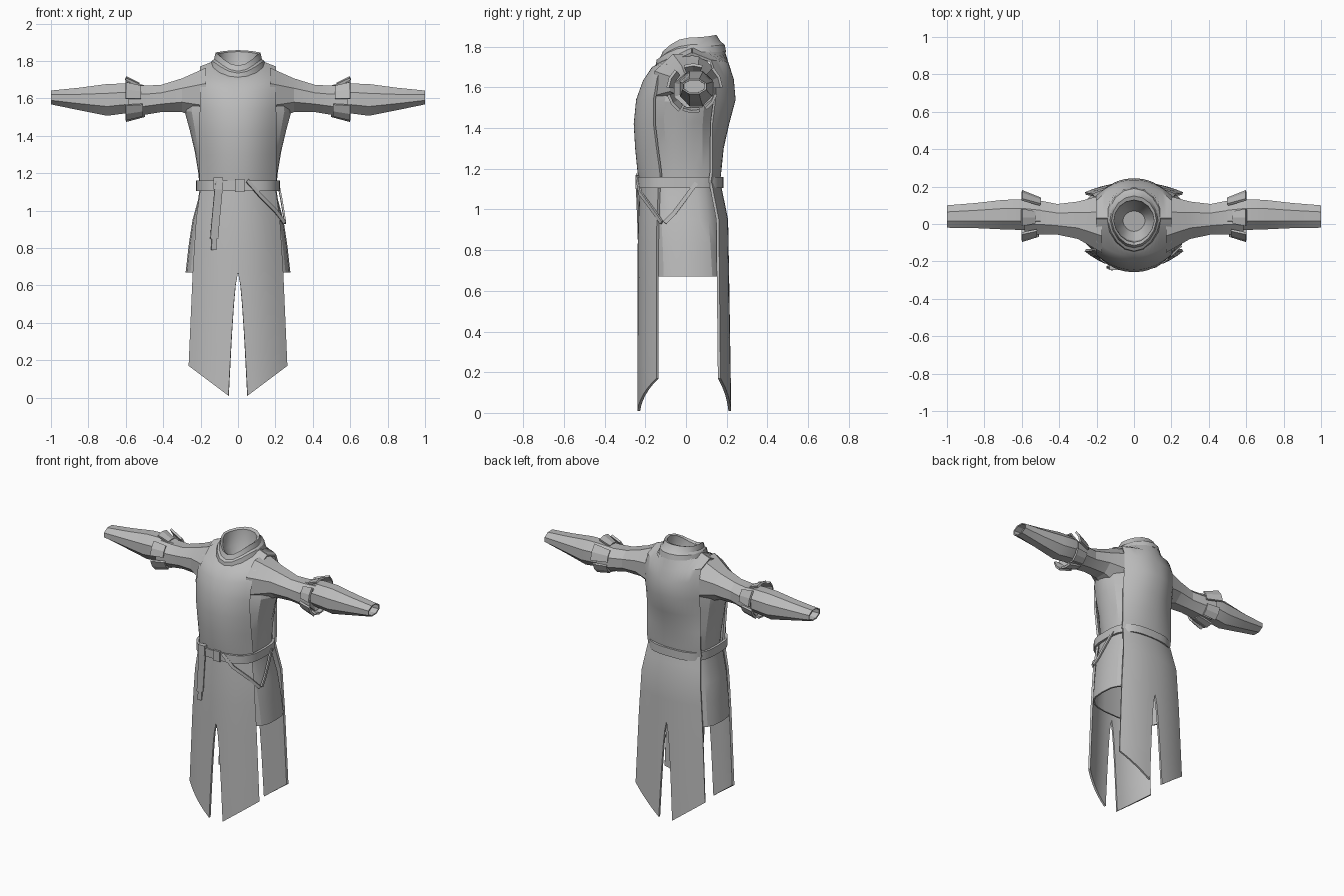
import bpy, bmesh
from math import sin, cos, pi, radians, copysign

if "Cube" in bpy.data.objects:
    bpy.data.objects.remove(bpy.data.objects["Cube"], do_unlink=True)

cloth = bpy.data.materials.new("grey cloth")
cloth.use_nodes = True
cloth.diffuse_color = (0.5, 0.5, 0.5, 1)
cloth.node_tree.nodes["Principled BSDF"].inputs["Base Color"].default_value = (0.5, 0.5, 0.5, 1)


def skin(name, rows, closed=False, cap=False, mirror=True, thick=0.0, angle=30):
    """Skin rows of points into one sheet or tube, then mirror and thicken it."""
    bm = bmesh.new()
    grid = [[bm.verts.new(p) for p in row] for row in rows]
    n = len(grid[0])
    for a, b in zip(grid, grid[1:]):
        for i in range(n if closed else n - 1):
            j = (i + 1) % n
            bm.faces.new((a[i], a[j], b[j], b[i]))
    if cap:
        bm.faces.new(grid[-1])
    bmesh.ops.recalc_face_normals(bm, faces=bm.faces)
    if not closed:
        out = 0
        for f in bm.faces:
            c = f.calc_center_median()
            out += (f.normal.x * c.x + f.normal.y * c.y) * f.calc_area()
        if out < 0:
            bmesh.ops.reverse_faces(bm, faces=bm.faces)
    mesh = bpy.data.meshes.new(name)
    bm.to_mesh(mesh)
    bm.free()
    ob = bpy.data.objects.new(name, mesh)
    bpy.context.collection.objects.link(ob)
    mesh.materials.append(cloth)
    if mirror:
        ob.modifiers.new("mirror", "MIRROR").merge_threshold = 0.001
    if thick:
        mod = ob.modifiers.new("thickness", "SOLIDIFY")
        mod.thickness, mod.offset = thick, 0
    bpy.ops.object.select_all(action="DESELECT")
    ob.select_set(True)
    bpy.context.view_layer.objects.active = ob
    bpy.ops.object.convert(target="MESH")
    bpy.ops.object.shade_smooth_by_angle(angle=radians(angle))
    return ob


def oval(t, rx, ry, cy, power=3):
    """Point of a boxy oval; t = 0 is the front, pi the back."""
    s, c = sin(t), -cos(t)
    return (copysign(abs(s) ** (2 / power), s) * rx if abs(s) > 1e-6 else 0,
            cy + copysign(abs(c) ** (2 / power), c) * ry)


def lerp(stops, z):
    """Value at z from (z, value) stops listed from high to low."""
    for (z0, a), (z1, b) in zip(stops, stops[1:]):
        if z >= z1:
            return a + (b - a) * (z0 - z) / (z0 - z1)
    return stops[-1][1]


# Tabard chest and back, each ending in the neckline and shoulder seam
# rows: height, y at the middle, y at the edge
chest = [(1.13, -.222, -.12), (1.19, -.232, -.125), (1.3, -.243, -.14), (1.42, -.25, -.155),
         (1.54, -.238, -.155), (1.63, -.205, -.135), (1.69, -.165, -.09)]
back = [(1.13, .16, .115), (1.19, .167, .125), (1.3, .178, .125), (1.42, .205, .125),
        (1.54, .237, .14), (1.64, .228, .145), (1.71, .205, .12)]


def bodice(name, levels, neck_y, neck_z):
    cols = [i / 8 for i in range(9)]
    rows = [[(.2 * s, yc + (ye - yc) * s ** 2.2, z + (.02 * s if z > 1.6 else 0))
             for s in cols] for z, yc, ye in levels]
    neck = []
    for s in cols:
        t = min(s / .75, 1) * pi / 2
        k = max(0, (s - .75) / .25)
        neck.append((.135 * sin(t) + .065 * k, .03 + (neck_y - .03) * cos(t),
                     1.79 + (neck_z - 1.79) * cos(t) - .025 * k))
    skin(name, rows + [neck], thick=.014, angle=40)


bodice("tabard_chest", chest, -.14, 1.71)
bodice("tabard_back", back, .185, 1.775)


# Tabard skirts with a centre slit and slanted hems
def skirt(name, middle, edge):
    rows = []
    for z in (1.13, 1.06, .95, .82, .67, .6, .5, .35, .24, 0):
        row = []
        for i in range(7):
            s = i / 6
            h = z if z else .01 + .16 * s
            inner = .05 * max(0, (.67 - z) / .67) ** .6
            outer = lerp([(1.13, .195), (.95, .22), (.67, .238), (.17, .26)], h)
            x = inner + (outer - inner) * s
            yc, ye = lerp(middle, h), lerp(edge, h)
            row.append((x, yc + (ye - yc) * (x / outer) ** 2.2, h))
        rows.append(row)
    skin(name, rows, thick=.014, angle=40)


skirt("tabard_front_skirt", [(1.13, -.218), (.9, -.23), (0, -.235)], [(1.13, -.13), (.9, -.14), (0, -.14)])
skirt("tabard_back_skirt", [(1.13, .163), (.95, .2), (0, .217)], [(1.13, .12), (.95, .155), (0, .165)])

# Tunic sides under the arms: height, front y, back y, half width
sides = [(1.12, -.12, .12, .205), (1.2, -.13, .125, .212), (1.32, -.145, .125, .232),
         (1.43, -.155, .13, .258), (1.53, -.155, .14, .285), (1.62, -.13, .14, .27),
         (1.7, -.08, .12, .235), (1.755, -.01, .07, .195)]
skin("tunic_sides", [[(.175 + (hw - .175) * sin(pi * i / 6) ** .6, yf + (yb - yf) * i / 6, z)
                      for i in range(7)] for z, yf, yb, hw in sides], angle=20)

# Tunic skirt: height, half width, half depth, middle y
rows = []
for z, rx, ry, cy in [(1.13, .198, .17, -.02), (1.06, .208, .175, -.015), (.95, .238, .18, -.005),
                      (.82, .258, .182, .003), (.67, .275, .185, .01)]:
    rows.append([(*oval(pi * i / 12, rx, ry, cy), z) for i in range(13)])
skin("tunic_skirt", rows, thick=.01, angle=20)


# Sleeves as eight-sided tubes: x, middle y, middle z, half depth, half height
def tube(name, rings, **kw):
    rows = []
    for x, cy, cz, ry, rz in rings:
        angles = [pi / 8 + pi / 4 * i for i in range(8)]
        rows.append([(x, cy + 1.08 * ry * cos(a), cz + 1.08 * rz * sin(a)) for a in angles])
    skin(name, rows, closed=True, cap=True, **kw)


tube("upper_sleeve", [(.17, 0, 1.62, .155, .145), (.3, .02, 1.617, .1, .09), (.41, .025, 1.6, .082, .073),
                      (.5, .035, 1.59, .09, .078), (.585, .04, 1.587, .098, .085),
                      (.57, .04, 1.59, .07, .06)], angle=15)
tube("forearm_sleeve", [(.5, .045, 1.6, .07, .07), (.6, .05, 1.6, .082, .08), (.7, .05, 1.592, .079, .085),
                        (.85, .045, 1.597, .067, .06), (1, .04, 1.605, .06, .037),
                        (.998, .04, 1.605, .052, .03), (.95, .04, 1.605, .05, .03)], angle=25)

# Loose flaps around the elbow cuff: direction, start x, start and end radius
flaps = [(90, .53, .085, .12), (25, .5, .1, .14), (325, .51, .098, .115),
         (265, .5, .085, .112), (215, .51, .1, .125), (155, .52, .1, .125)]
for n, (mid, x0, r0, r1) in enumerate(flaps):
    rows = []
    for x, r in ((x0, r0), (.6, r1)):
        row = []
        for d in (-22, 0, 22):
            a = radians(mid + d)
            row.append((x, .035 + r * cos(a), 1.592 + r * sin(a)))
        rows.append(row)
    skin("cuff_flap_%d" % (n + 1), rows, thick=.014, angle=15)

# Collar: half width, front y, back y, then height at front, side and back
collar = [(.148, -.15, .197, 1.695, 1.775, 1.775), (.14, -.145, .19, 1.735, 1.8, 1.81),
          (.128, -.128, .17, 1.745, 1.81, 1.825), (.12, -.115, .15, 1.775, 1.845, 1.858),
          (.108, -.098, .128, 1.765, 1.838, 1.85), (.105, -.09, .12, 1.7, 1.74, 1.75),
          (.06, -.04, .07, 1.64, 1.65, 1.66)]
rows = []
for rx, yf, yb, zf, zs, zb in collar:
    row = []
    for i in range(16):
        t = 2 * pi * i / 16
        c = cos(t)
        mid = (yf + yb) / 2
        wide = rx * sin(t) * (1 - .12 * max(c, 0))
        row.append((wide, mid - (yb - yf) / 2 * c, zs + ((zf if c > 0 else zb) - zs) * c * c))
    rows.append(row)
skin("collar", rows, closed=True, cap=True, mirror=False, angle=28)

# Belt
rows = [[(*oval(2 * pi * i / 32, .216, .203, -.027), z) for i in range(32)] for z in (1.105, 1.13, 1.16)]
skin("belt", rows, closed=True, mirror=False, thick=.016)


# Belt buckle and knot
def block(name, place, size):
    bpy.ops.mesh.primitive_cube_add(size=1, location=place)
    ob = bpy.context.object
    ob.name, ob.scale = name, size
    ob.data.materials.append(cloth)


block("belt_buckle", (.01, -.238, 1.135), (.05, .022, .07))
block("belt_knot", (-.105, -.232, 1.145), (.05, .03, .065))


# Hanging straps, each a ribbon along a short path
def strap(name, path, width, side):
    skin(name, [[tuple(p[k] + w * width / 2 * side[k] for k in range(3)) for w in (-1, 1)] for p in path],
         mirror=False, thick=.01)


strap("belt_tail", [(-.1, -.24, 1.16), (-.11, -.235, 1.05), (-.122, -.23, .92), (-.127, -.228, .85)],
      .042, (1, .2, .05))
strap("belt_tail_tip", [(-.127, -.228, .85), (-.13, -.226, .79)], .026, (1, .2, .05))
strap("side_thong_front", [(.05, -.24, 1.16), (.12, -.225, 1.08), (.2, -.165, 1), (.248, -.12, .935)],
      .024, (.5, .3, .6))
strap("side_thong_rear", [(.218, .05, 1.13), (.232, 0, 1.06), (.245, -.06, .98), (.252, -.105, .935)],
      .024, (0, .7, -.5))
